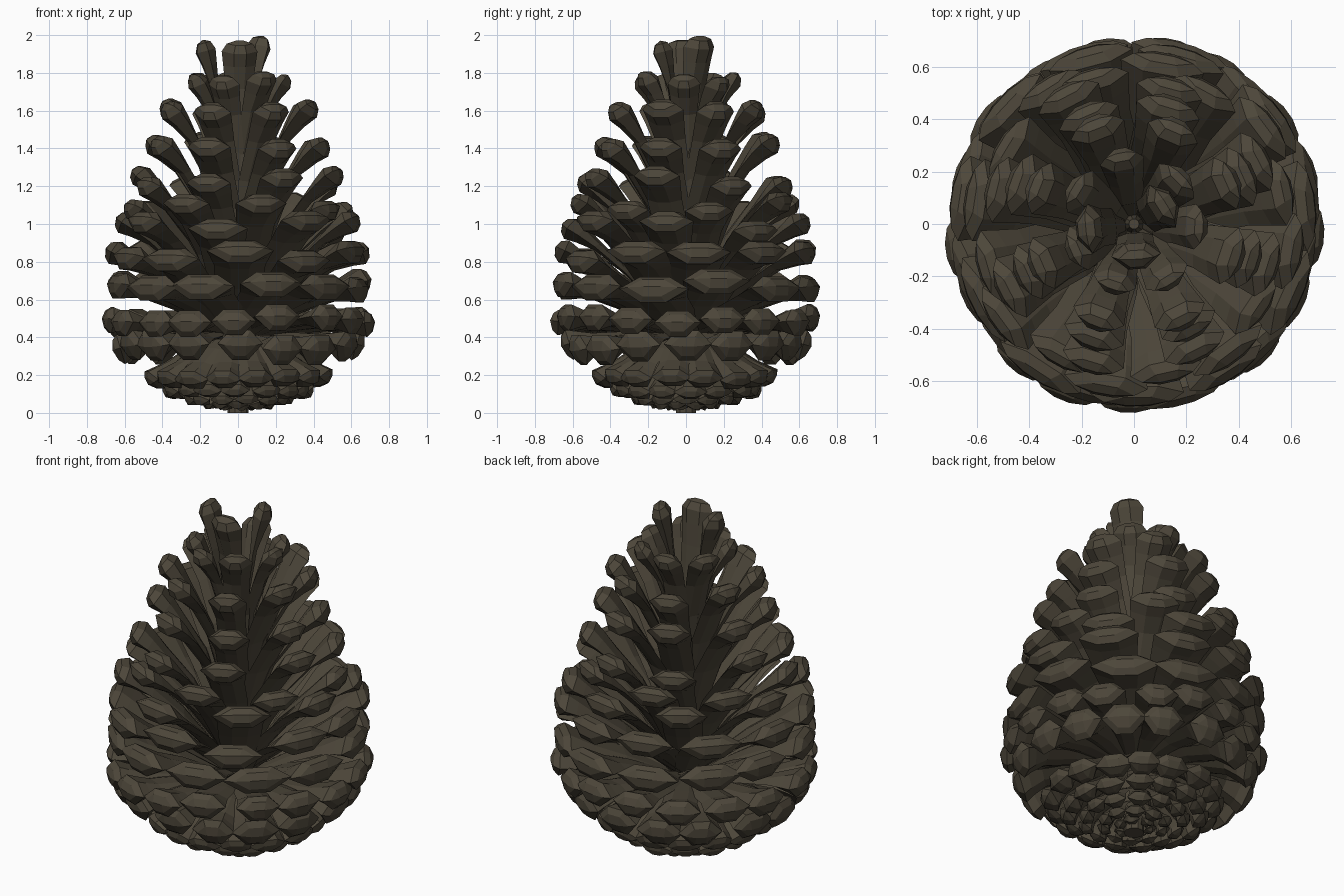
import bpy, bmesh, math, random
from mathutils import Vector

if "Cube" in bpy.data.objects:
    bpy.data.objects.remove(bpy.data.objects["Cube"])

random.seed(4)


def material(name, rgb):
    m = bpy.data.materials.new(name)
    m.diffuse_color = (*rgb, 1)
    m.use_nodes = True
    m.node_tree.nodes["Principled BSDF"].inputs["Base Color"].default_value = m.diffuse_color
    return m


bark = material("grey brown scale", (0.074, 0.062, 0.042))


def finish(bm, name):
    bmesh.ops.recalc_face_normals(bm, faces=bm.faces)
    me = bpy.data.meshes.new(name)
    bm.to_mesh(me)
    bm.free()
    me.materials.append(bark)
    ob = bpy.data.objects.new(name, me)
    bpy.context.collection.objects.link(ob)


# along-path position, width factor, thickness factor, of each scale section
SECTIONS = [(0.0, 0.40, 0.16), (0.45, 0.72, 0.24), (0.72, 0.76, 0.36),
            (0.86, 0.90, 0.72), (0.95, 1.0, 1.0), (1.0, 0.72, 0.66)]
# six-sided outline: (across, up), pointed left and right
HEX = [(-0.5, 0.0), (-0.22, 0.42), (0.22, 0.42), (0.5, 0.0), (0.18, -0.5), (-0.18, -0.5)]


def add_scale(bm, angle, r, z, z0, elev, w, th):
    """One woody scale: thin strip from the core ending in a thick faceted knob."""
    out = Vector((math.cos(angle), math.sin(angle), 0))
    side = Vector((-out.y, out.x, 0))
    up = Vector((0, 0, 1))
    e = math.radians(elev)
    base = out * 0.04 + up * z0
    tip = out * r + up * z
    tip_dir = out * math.cos(e) + up * math.sin(e)
    ctrl = tip - tip_dir * (tip - base).length * 0.45
    rings = []
    for t, fw, ft in SECTIONS:
        p = base * (1 - t) ** 2 + ctrl * 2 * t * (1 - t) + tip * t * t
        d = ((ctrl - base) * (1 - t) + (tip - ctrl) * t).normalized()
        n = d.cross(side)
        rings.append([bm.verts.new(p + side * a * w * fw + n * b * th * ft) for a, b in HEX])
    for a, b in zip(rings, rings[1:]):
        for k in range(6):
            j = (k + 1) % 6
            bm.faces.new((a[k], a[j], b[j], b[k]))
    bm.faces.new(rings[0][::-1])
    # end face split along a raised cross ridge
    end = rings[-1]
    L, R = [bm.verts.new(tip + tip_dir * 0.016 + side * s * w * 0.12) for s in (-1, 1)]
    for f in ((end[0], end[1], L), (end[1], end[2], R, L), (end[2], end[3], R),
              (end[3], end[4], R), (end[4], end[5], L, R), (end[5], end[0], L)):
        bm.faces.new(f)


# rows: tip radius, tip z, root z, tip elevation, count, offset from front (deg),
#       width, thickness, height scatter
ROWS = [
    (0.26, 1.775, 0.95, 55, 7, -17, 0.18, 0.10, 0.02),
    (0.41, 1.62, 0.80, 45, 8, -21, 0.22, 0.12, 0.02),
    (0.475, 1.44, 0.68, 38, 8, -19, 0.24, 0.125, 0.02),
    (0.56, 1.25, 0.56, 36, 8, -16, 0.26, 0.12, 0.03),
    (0.59, 1.11, 0.50, 32, 8, 14, 0.28, 0.12, 0.03),
    (0.64, 1.01, 0.45, 30, 8, -11, 0.31, 0.13, 0.03),
    (0.68, 0.85, 0.42, 23, 11, 0, 0.35, 0.14, 0.03),
    (0.69, 0.68, 0.40, 13, 12, -15, 0.37, 0.15, 0.03),
    (0.70, 0.495, 0.39, 4, 17, 0, 0.25, 0.15, 0.02),
    (0.645, 0.345, 0.40, -18, 16, 0, 0.25, 0.18, 0.015),
    (0.465, 0.165, 0.44, -48, 16, 11, 0.21, 0.14, 0.01),
    (0.37, 0.10, 0.36, -52, 15, 0, 0.17, 0.11, 0.006),
    (0.27, 0.058, 0.26, -60, 13, 8, 0.14, 0.09, 0.004),
    (0.17, 0.035, 0.18, -68, 10, 0, 0.12, 0.08, 0.003),
    (0.09, 0.03, 0.12, -75, 6, 10, 0.10, 0.07, 0.002),
]
for i, (r, z, z0, elev, n, off, w, th, dz) in enumerate(ROWS):
    bm = bmesh.new()
    for k in range(n):
        a = math.radians(270 + off + 360 / n * k + random.uniform(-3, 3))
        add_scale(bm, a, r + random.uniform(-0.01, 0.01), z + random.uniform(-dz, dz),
                  z0, elev, w * random.uniform(0.93, 1.05), th)
    finish(bm, f"scale_row_{i + 1:02d}")

# three upright scales at the crown
bm = bmesh.new()
for deg, r, z in ((274, 0.13, 1.955), (32, 0.14, 1.98), (186, 0.18, 1.96)):
    add_scale(bm, math.radians(deg), r, z, 1.02, 74, 0.19, 0.11)
finish(bm, "crown_scales")


def lathe(name, profile, sides):
    """Solid of revolution for the core and the stem."""
    bm = bmesh.new()
    loops = [[bm.verts.new((r * math.cos(2 * math.pi * k / sides),
                            r * math.sin(2 * math.pi * k / sides), z)) for k in range(sides)]
             for r, z in profile]
    for a, b in zip(loops, loops[1:]):
        for k in range(sides):
            j = (k + 1) % sides
            bm.faces.new((a[k], a[j], b[j], b[k]))
    bm.faces.new(loops[0][::-1])
    bm.faces.new(loops[-1])
    finish(bm, name)


# hidden core and the short stem stub
lathe("core", [(0.05, 0.06), (0.09, 0.14), (0.09, 0.5), (0.06, 0.8), (0.02, 1.05)], 10)
lathe("stem_stub", [(0.055, 0.0), (0.055, 0.1)], 10)
